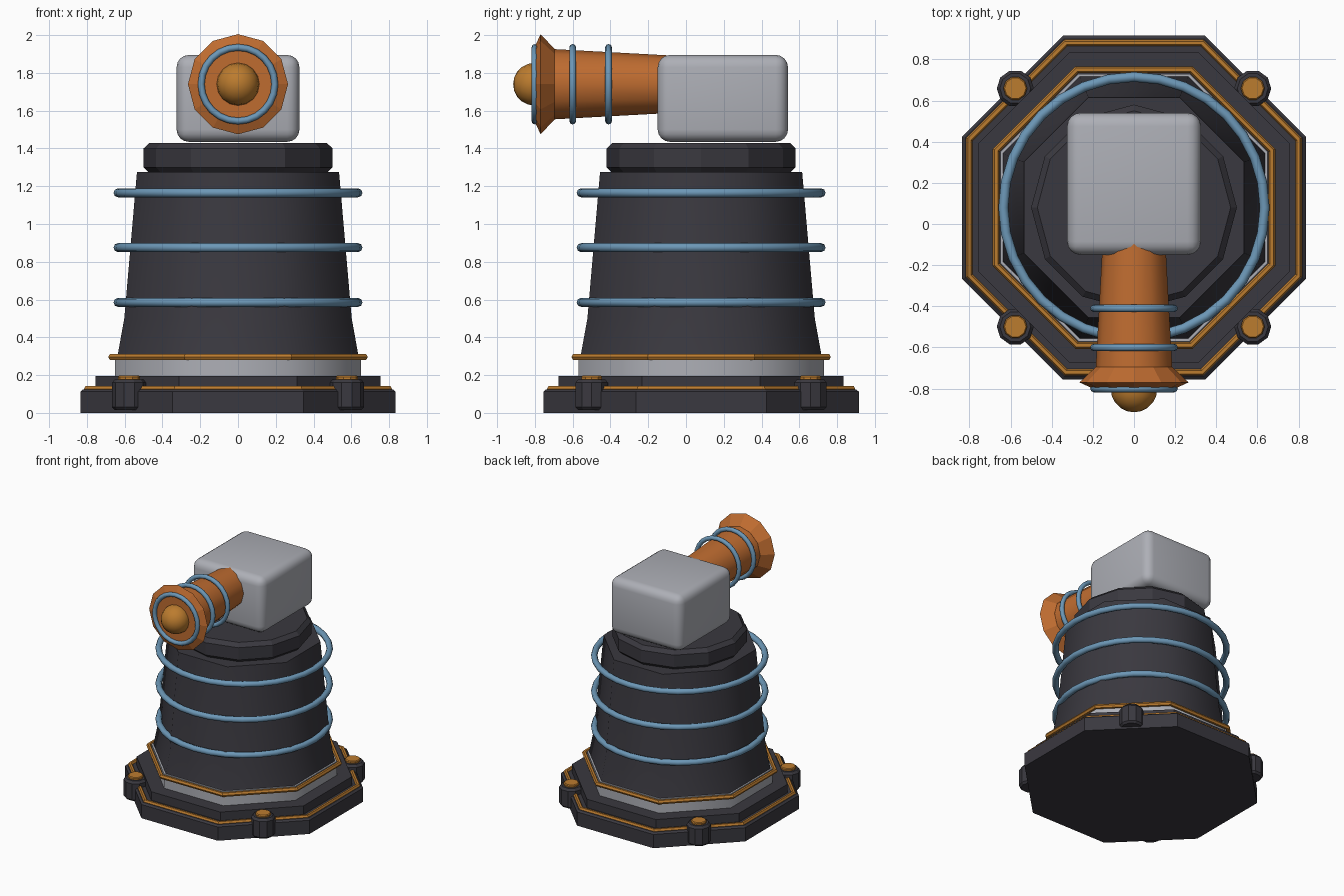
import bpy, bmesh, math
from mathutils import Matrix, Vector

if "Cube" in bpy.data.objects:
    bpy.data.objects.remove(bpy.data.objects["Cube"])

CY = 0.08                      # tower axis
GZ = 1.74                      # barrel axis height
OCT = math.cos(math.pi / 8)    # apothem / circumradius of an octagon


def mat(name, rgb):
    m = bpy.data.materials.new(name)
    m.diffuse_color = (*rgb, 1)
    m.use_nodes = True
    m.node_tree.nodes["Principled BSDF"].inputs["Base Color"].default_value = m.diffuse_color
    return m


DARK = mat("charcoal", (0.042, 0.040, 0.050))
GREY = mat("light_grey", (0.42, 0.43, 0.47))
ORANGE = mat("burnt_orange", (0.52, 0.15, 0.030))
AMBER = mat("amber", (0.50, 0.20, 0.028))
BLUE = mat("steel_blue", (0.15, 0.31, 0.47))

UP = Matrix.Translation((0, CY, 0))
# local +z points forward (-y) along the barrel
FORWARD = Matrix.Translation((0, 0, GZ)) @ Matrix.Rotation(math.pi / 2, 4, 'X')


def finish(name, bm, material, smooth=None):
    bmesh.ops.recalc_face_normals(bm, faces=bm.faces[:])
    me = bpy.data.meshes.new(name)
    bm.to_mesh(me)
    bm.free()
    me.materials.append(material)
    ob = bpy.data.objects.new(name, me)
    bpy.context.collection.objects.link(ob)
    if smooth:
        bpy.ops.object.select_all(action='DESELECT')
        ob.select_set(True)
        bpy.context.view_layer.objects.active = ob
        bpy.ops.object.shade_smooth_by_angle(angle=math.radians(smooth))
    return ob


def lathe(name, profile, n, material, frame=UP, phase=0.0, smooth=None):
    """Capped n-sided solid from (radius, height) pairs."""
    bm = bmesh.new()
    rows = []
    for r, z in profile:
        angles = [phase + math.tau * i / n for i in range(n)]
        rows.append([bm.verts.new(frame @ Vector((r * math.cos(a), r * math.sin(a), z)))
                     for a in angles])
    for a, b in zip(rows, rows[1:]):
        for i in range(n):
            j = (i + 1) % n
            bm.faces.new((a[i], a[j], b[j], b[i]))
    bm.faces.new(rows[0])
    bm.faces.new(rows[-1])
    return finish(name, bm, material, smooth)


def octagon(name, profile, material, smooth=None):
    """Octagonal solid; radii are given to the flat sides."""
    return lathe(name, [(r / OCT, z) for r, z in profile], 8, material,
                 phase=math.pi / 8, smooth=smooth)


def ring(name, major, minor, z, n, sides, material, frame=UP, phase=0.0, smooth=None):
    bm = bmesh.new()
    rows = []
    for i in range(n):
        a = phase + math.tau * i / n
        row = []
        for k in range(sides):
            t = math.tau * k / sides
            r = major + minor * math.cos(t)
            row.append(bm.verts.new(frame @ Vector(
                (r * math.cos(a), r * math.sin(a), z + minor * math.sin(t)))))
        rows.append(row)
    for i in range(n):
        a, b = rows[i], rows[(i + 1) % n]
        for k in range(sides):
            m = (k + 1) % sides
            bm.faces.new((a[k], b[k], b[m], a[m]))
    return finish(name, bm, material, smooth)


# Stepped octagonal base with amber trims
octagon("base_plate", [(0.835, 0), (0.835, 0.112), (0.82, 0.125)], DARK)
octagon("base_step", [(0.755, 0.1), (0.755, 0.195)], DARK)
octagon("plinth", [(0.65, 0.05), (0.65, 0.31)], GREY, smooth=50)
ring("base_trim", 0.80 / OCT, 0.017, 0.127, 8, 6, AMBER, phase=math.pi / 8)
ring("plinth_trim", 0.67 / OCT, 0.018, 0.296, 8, 6, AMBER, phase=math.pi / 8)

# Tapered tower, its three coils and the turning collar
octagon("tower", [(0.64, 0.29), (0.602, 0.50), (0.535, 1.275)], DARK, smooth=50)
for z in (0.585, 0.875, 1.165):
    ring("tower_coil", 0.635, 0.024, z, 32, 8, BLUE, smooth=60)
lathe("collar", [(0.47, 1.27), (0.50, 1.30), (0.50, 1.40), (0.47, 1.43)], 12, DARK)

# Corner bolts
for sx in (-1, 1):
    for sy in (-1, 1):
        spot = Matrix.Translation((sx * 0.577, CY + sy * 0.579, 0))
        lathe("bolt_body", [(0.075, 0.015), (0.09, 0.03), (0.09, 0.16), (0.075, 0.178)],
              10, DARK, spot)
        lathe("bolt_cap", [(0.058, 0.17), (0.058, 0.19), (0.052, 0.197)], 10, AMBER, spot)

# Rounded head block
bm = bmesh.new()
bmesh.ops.create_cube(bm, size=1, matrix=Matrix.Translation((0, 0.195, 1.665))
                      @ Matrix.Diagonal((0.65, 0.69, 0.46, 1)))
bmesh.ops.bevel(bm, geom=bm.edges[:], offset=0.065, segments=4, profile=0.5,
                affect='EDGES')
finish("head", bm, GREY, smooth=35)

# Barrel with flared muzzle, coils and glowing tip
lathe("barrel", [(0.152, 0.08), (0.186, 0.70)], 12, ORANGE, FORWARD, smooth=35)
lathe("muzzle", [(0.186, 0.695), (0.265, 0.77), (0.21, 0.795)], 12, ORANGE, FORWARD)
for d in (0.41, 0.60, 0.80):
    ring("barrel_coil", 0.195, 0.018, d, 24, 8, BLUE, FORWARD, smooth=60)
bm = bmesh.new()
bmesh.ops.create_uvsphere(bm, u_segments=16, v_segments=10, radius=0.113,
                          matrix=Matrix.Translation((0, -0.802, GZ))
                          @ Matrix.Rotation(math.pi / 2, 4, 'X'))
finish("tip", bm, AMBER, smooth=40)
